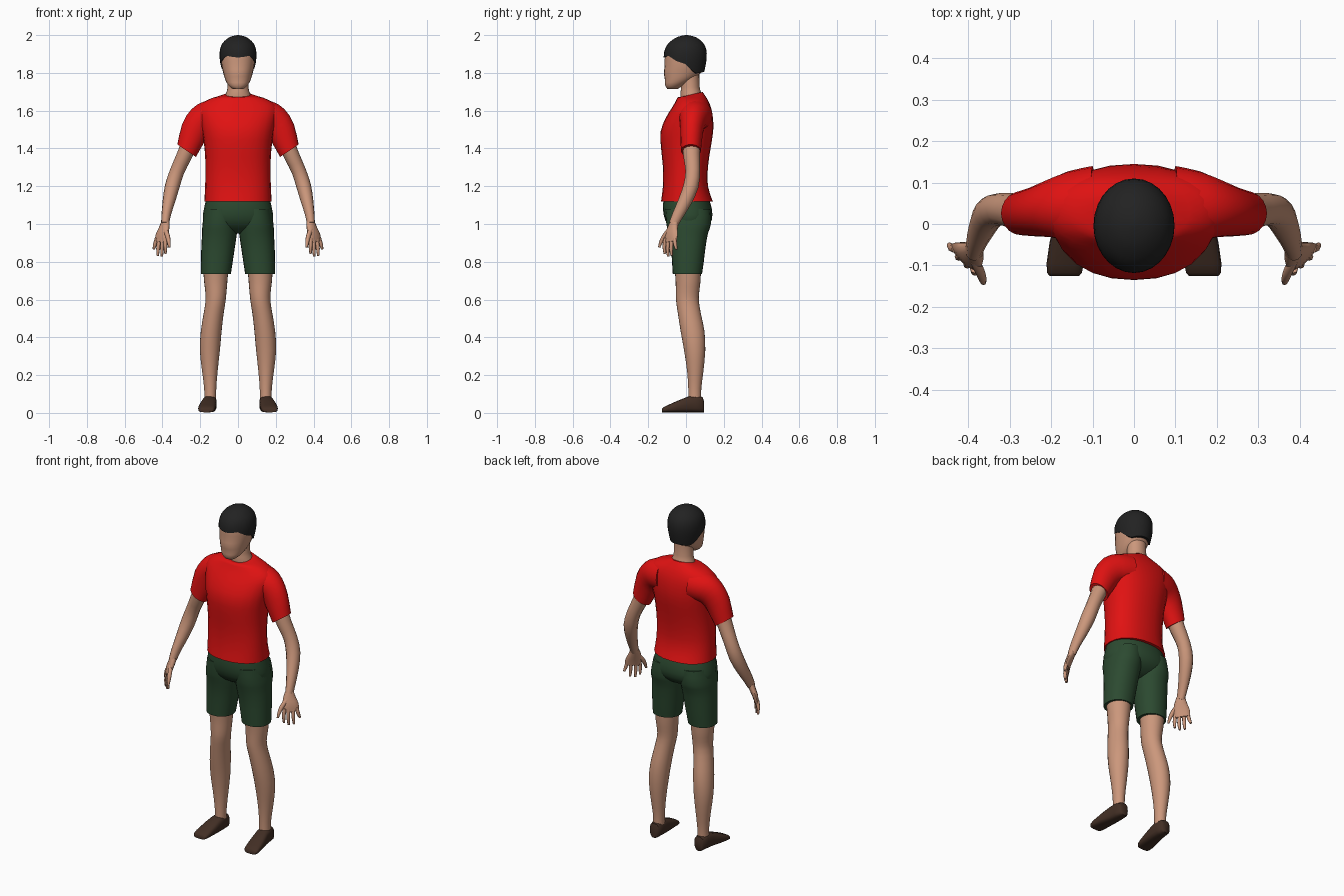
import bpy, bmesh, math
from mathutils import Vector


def material(name, rgb):
    m = bpy.data.materials.new(name)
    m.diffuse_color = (*rgb, 1)
    return m


SKIN = material("skin", (0.60, 0.31, 0.20))
RED = material("red_cloth", (0.75, 0.006, 0.006))
GREEN = material("green_cloth", (0.025, 0.068, 0.030))
HAIR = material("black_hair", (0.016, 0.016, 0.016))
SHOE = material("brown_shoe", (0.055, 0.028, 0.018))


def spline(rows, steps):
    """Smoothly subdivide a list of equally long number rows."""
    out = []
    for i in range(len(rows) - 1):
        a, b, c, d = (rows[max(i - 1, 0)], rows[i], rows[i + 1],
                      rows[min(i + 2, len(rows) - 1)])
        for s in range(steps):
            t = s / steps
            out.append([0.5 * (2 * q + (r - p) * t + (2 * p - 5 * q + 4 * r - e) * t * t
                               + (3 * q - p - 3 * r + e) * t ** 3)
                        for p, q, r, e in zip(a, b, c, d)])
    return out + [list(rows[-1])]


def lerp(table, t):
    """Linear lookup in rows sorted by their first number."""
    for a, b in zip(table, table[1:]):
        if t <= b[0]:
            k = max(0, (t - a[0]) / (b[0] - a[0]))
            return [p + (q - p) * k for p, q in zip(a[1:], b[1:])]
    return list(table[-1][1:])


def skin_rings(name, rings, mat, mirror=False):
    """Bridge rings of points, cap both ends, shade smooth."""
    bm = bmesh.new()
    vs = [[bm.verts.new(p) for p in ring] for ring in rings]
    n = len(vs[0])
    for a, b in zip(vs, vs[1:]):
        for i in range(n):
            j = (i + 1) % n
            bm.faces.new((a[i], a[j], b[j], b[i]))
    bm.faces.new(vs[0][::-1])
    bm.faces.new(vs[-1])
    bmesh.ops.recalc_face_normals(bm, faces=bm.faces)
    me = bpy.data.meshes.new(name)
    bm.to_mesh(me)
    bm.free()
    ob = bpy.data.objects.new(name, me)
    bpy.context.collection.objects.link(ob)
    me.materials.append(mat)
    bpy.ops.object.select_all(action='DESELECT')
    ob.select_set(True)
    bpy.context.view_layer.objects.active = ob
    bpy.ops.object.shade_smooth_by_angle(angle=math.radians(50))
    if mirror:
        ob.modifiers.new("Mirror", 'MIRROR')
    return ob


def ring(c, u, v, n=20, e=1.0):
    """Ellipse (e = 1) or boxier ring (e < 1) spanned by u and v."""
    pts = []
    for i in range(n):
        a = 2 * math.pi * i / n
        ca, sa = math.cos(a), math.sin(a)
        pts.append(Vector(c) + Vector(u) * math.copysign(abs(ca) ** e, ca)
                   + Vector(v) * math.copysign(abs(sa) ** e, sa))
    return pts


def column(name, rows, mat, mirror=False, e=1.0, steps=2):
    """Upright loft; row = z, x centre, x radius, y front, y back, z tilt."""
    rings = [ring((x, (f + b) / 2, z), (rx, 0, 0), (0, (b - f) / 2, t), 24, e)
             for z, x, rx, f, b, t in spline(rows, steps)]
    return skin_rings(name, rings, mat, mirror)


def tube(name, rows, mat, side, n=12, steps=2):
    """Limb along a path; row = x, y, z, width, depth; side is the width axis."""
    rows = spline(rows, steps)
    pts = [Vector(r[:3]) for r in rows]
    rings = []
    for i, r in enumerate(rows):
        t = (pts[min(i + 1, len(pts) - 1)] - pts[max(i - 1, 0)]).normalized()
        u = Vector(side)
        u = (u - t * u.dot(t)).normalized()
        rings.append(ring(pts[i], u * r[3], t.cross(u) * r[4], n))
    return skin_rings(name, rings, mat, True)


# shirt body with a collar that dips at the front
column("shirt_body", [
    (1.12, 0, .178, -.132, .142, 0), (1.20, 0, .174, -.122, .116, 0),
    (1.30, 0, .172, -.122, .116, 0), (1.40, 0, .177, -.132, .130, 0),
    (1.49, 0, .190, -.134, .144, 0), (1.56, 0, .205, -.108, .143, 0),
    (1.61, 0, .212, -.078, .134, 0), (1.643, 0, .185, -.058, .122, 0),
    (1.668, 0, .135, -.045, .110, -.002), (1.685, 0, .068, -.036, .088, .014)],
    RED, e=.9)

# sleeves: x, z, tilt x, tilt z, depth, y
sleeve = [(.10, 1.575, .005, .09, .095, .045), (.16, 1.565, .022, .083, .084, .043),
          (.20, 1.54, .046, .068, .070, .038), (.235, 1.485, .060, .046, .060, .030),
          (.272, 1.388, .049, .033, .053, .026)]
skin_rings("sleeve", [ring((x, y, z), (ux, 0, uz), (0, d, 0), 20)
                      for x, z, ux, uz, d, y in spline(sleeve, 2)], RED, True)

# shorts: hips plus two legs
column("shorts_hips", [
    (1.135, 0, .168, -.118, .120, 0), (1.08, 0, .180, -.122, .137, 0),
    (1.02, 0, .186, -.110, .136, 0), (.975, 0, .150, -.075, .100, 0),
    (.95, 0, .05, -.03, .05, 0)], GREEN, e=.9)
column("shorts_leg", [
    (1.08, .088, .085, -.110, .128, 0), (1.0, .096, .092, -.104, .132, 0),
    (.95, .098, .092, -.092, .116, 0), (.88, .105, .089, -.080, .104, 0),
    (.80, .112, .084, -.074, .094, 0), (.735, .117, .079, -.070, .085, 0)],
    GREEN, True, .92)

# bare legs
column("leg", [
    (.78, .117, .068, -.062, .080, 0), (.70, .118, .062, -.055, .077, 0),
    (.64, .117, .056, -.054, .070, 0), (.59, .119, .053, -.052, .068, 0),
    (.52, .130, .053, -.042, .080, 0), (.43, .142, .055, -.028, .098, 0),
    (.33, .149, .053, -.010, .102, 0), (.22, .149, .041, .006, .092, 0),
    (.13, .147, .032, .012, .081, 0), (.06, .147, .031, .012, .080, 0)], SKIN, True)

# shoes, lofted from heel to toe: y, x, half width, top
shoe = [(.096, .148, .018, .060), (.088, .148, .030, .084), (.050, .149, .036, .092),
        (.010, .152, .039, .086), (-.045, .160, .044, .064), (-.095, .166, .045, .042),
        (-.118, .168, .042, .031), (-.126, .168, .035, .022)]
skin_rings("shoe", [ring((x, y, (h + .003) / 2), (w, 0, 0), (0, 0, (h - .003) / 2), 16, .65)
                    for y, x, w, h in shoe], SHOE, True)

# arms
tube("arm", [
    (.255, .028, 1.43, .045, .048), (.285, .030, 1.36, .041, .044),
    (.322, .036, 1.28, .038, .039), (.348, .026, 1.20, .039, .040),
    (.366, -.006, 1.12, .033, .036), (.380, -.042, 1.05, .025, .030),
    (.386, -.066, 1.00, .021, .025)], SKIN, (1, 0, 0))

# hands: palm, four fingers and thumb
ACROSS = (.06, .06, 0)
tube("palm", [
    (.385, -.062, 1.01, .024, .020), (.392, -.072, .975, .036, .018),
    (.403, -.078, .94, .045, .016), (.411, -.080, .905, .043, .012)], SKIN, ACROSS)
fingers = [((.385, -.108, .925), (.384, -.115, .880), (.384, -.112, .842)),
           ((.400, -.092, .920), (.402, -.098, .870), (.403, -.094, .828)),
           ((.417, -.075, .920), (.423, -.079, .870), (.425, -.076, .832)),
           ((.430, -.060, .925), (.440, -.057, .890), (.446, -.050, .866))]
for k, path in enumerate(fingers):
    tube(f"finger_{k + 1}", [(*p, w, w) for p, w in zip(path, (.0105, .010, .006))],
         SKIN, ACROSS, 8)
tube("thumb", [
    (.386, -.085, .972, .013, .013), (.373, -.113, .938, .013, .012),
    (.366, -.132, .905, .010, .010), (.363, -.142, .876, .006, .006)], SKIN, ACROSS, 8)

# neck and head
column("neck", [
    (1.64, 0, .078, -.025, .090, 0), (1.69, 0, .064, -.030, .082, 0),
    (1.725, 0, .055, -.026, .072, 0), (1.82, 0, .055, -.030, .070, 0)], SKIN)
column("head", [
    (1.716, 0, .030, -.100, -.042, 0), (1.735, 0, .052, -.111, -.012, 0),
    (1.765, 0, .068, -.112, .040, 0), (1.80, 0, .078, -.117, .078, 0),
    (1.84, 0, .087, -.113, .094, 0), (1.89, 0, .091, -.112, .102, 0),
    (1.93, 0, .086, -.102, .096, 0), (1.96, 0, .068, -.078, .075, 0)], SKIN, e=.92)

# hair cap: rows run from a curved hairline up to the crown
profile = spline([
    (1.79, .080, -.100, .092), (1.84, .092, -.116, .104), (1.89, .098, -.118, .110),
    (1.93, .094, -.110, .106), (1.96, .080, -.090, .090), (1.985, .052, -.056, .060),
    (1.996, .026, -.026, .032), (2.0, .004, -.002, .008)], 4)
hairline = [(-1, 1.805), (-.6, 1.797), (-.35, 1.812), (0, 1.848), (.4, 1.862),
            (.8, 1.892), (1, 1.882)]
N, ROWS = 28, 12
rings = []
for r in range(-1, ROWS + 1):
    pts = []
    for i in range(N):
        a = 2 * math.pi * i / N
        low = lerp(hairline, -math.sin(a))[0]
        k = math.sin(max(r, 0) / ROWS * math.pi / 2)
        z = low + (2.0 - low) * k
        rx, f, b = lerp(profile, z)
        s = .88 if r < 0 else 1
        pts.append((rx * s * math.cos(a), (f + b) / 2 + (b - f) / 2 * s * math.sin(a), z))
    rings.append(pts)
skin_rings("hair", rings, HAIR)
